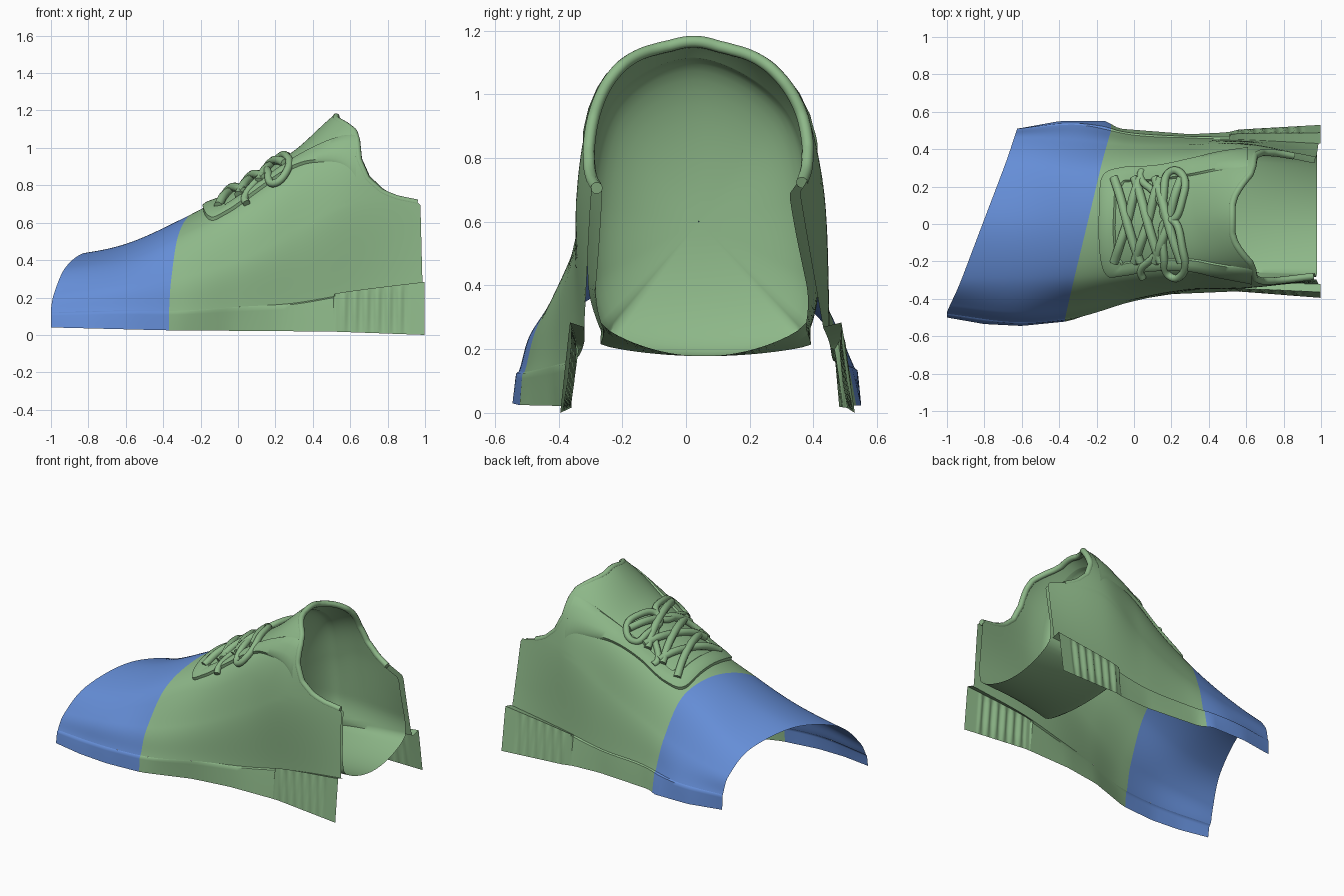
import bpy, bmesh, math
from mathutils import Vector

if "Cube" in bpy.data.objects:
    bpy.data.objects.remove(bpy.data.objects["Cube"])

def material(name, rgb):
    m = bpy.data.materials.new(name)
    m.diffuse_color = (*rgb, 1)
    m.use_nodes = True
    m.node_tree.nodes["Principled BSDF"].inputs["Base Color"].default_value = m.diffuse_color
    return m

GREEN = material("green", (0.27, 0.48, 0.25))
BLUE = material("blue", (0.13, 0.27, 0.68))

# Cross-sections: x, then 7 (y, z) points from left sole line over the crown to the right
SECTIONS = [
    (-1.0, [(-.48, .12), (-.43, .22), (-.29, .35), (0, .41), (.3, .34), (.42, .22), (.46, .12)]),
    (-.62, [(-.525, .13), (-.47, .27), (-.29, .42), (0, .48), (.3, .40), (.46, .25), (.505, .13)]),
    (-.3, [(-.495, .13), (-.445, .31), (-.29, .54), (0, .62), (.28, .54), (.45, .31), (.53, .14)]),
    (0, [(-.41, .15), (-.385, .40), (-.27, .68), (0, .785), (.29, .69), (.42, .41), (.475, .16)]),
    (.3, [(-.345, .17), (-.345, .55), (-.25, .89), (.02, .985), (.32, .87), (.42, .55), (.46, .17)]),
    (.6, [(-.32, .22), (-.34, .72), (-.245, 1.06), (.03, 1.225), (.315, 1.05), (.425, .75), (.45, .22)]),
    (1.0, [(-.32, .27), (-.29, .73), (-.24, 1.06), (.03, 1.225), (.3, 1.05), (.345, .73), (.43, .27)]),
]
XS = [s[0] for s in SECTIONS]
COLLAR = [(0, 1.0), (.3, .985), (.715, .975), (.73, .87), (.765, .77), (.84, .69), (.95, .645),
          (1.06, .635), (1.11, .62), (1.16, .575), (1.2, .54), (1.225, .525)]
BASE_L = [(-1, -.5), (-.8, -.535), (-.6, -.545), (-.35, -.52), (-.05, -.415), (.2, -.375), (.55, -.36), (1, -.395)]
BASE_R = [(-.62, .51), (-.4, .55), (-.15, .55), (-.08, .51), (.3, .48), (.5, .49), (.56, .505), (1, .53)]
BASE_Z = [(-1, .04), (-.4, .025), (.5, .018), (1, 0)]

def lerp_table(table, x):
    if x <= table[0][0]:
        return table[0][1]
    for (a, p), (b, q) in zip(table, table[1:]):
        if x <= b:
            return p + (q - p) * (x - a) / (b - a)
    return table[-1][1]

def hermite(p, q, m, n, t):
    return (p * (2*t**3 - 3*t*t + 1) + q * (3*t*t - 2*t**3)
            + m * (t**3 - 2*t*t + t) + n * (t**3 - t*t))

def spline(xs, ps, x):
    k = max(i for i in range(len(xs) - 1) if i == 0 or xs[i] <= x)
    def slope(i):
        a, b = max(i - 1, 0), min(i + 1, len(xs) - 1)
        return (ps[b] - ps[a]) / (xs[b] - xs[a])
    h = xs[k + 1] - xs[k]
    return hermite(ps[k], ps[k + 1], slope(k) * h, slope(k + 1) * h, (x - xs[k]) / h)

def surf(x, v):
    ps = [spline(XS, [Vector(s[1][j]) for s in SECTIONS], x) for j in range(7)]
    p = spline(list(range(7)), ps, v * 6)
    return Vector((x, p.x, p.y))

def add_grid(name, rows, mat, closed=False):
    bm = bmesh.new()
    vs = [[bm.verts.new(p) for p in r] for r in rows]
    n = len(rows[0])
    for a, b in zip(vs, vs[1:]):
        for j in range(n if closed else n - 1):
            k = (j + 1) % n
            bm.faces.new([a[j], b[j], b[k], a[k]])
    me = bpy.data.meshes.new(name)
    bm.to_mesh(me)
    bm.free()
    me.materials.append(mat)
    ob = bpy.data.objects.new(name, me)
    bpy.context.collection.objects.link(ob)
    bpy.ops.object.select_all(action='DESELECT')
    ob.select_set(True)
    bpy.context.view_layer.objects.active = ob
    bpy.ops.object.shade_smooth_by_angle(angle=math.radians(45))

def add_tube(name, pts, r, kind='BEZIER', cyclic=False):
    cu = bpy.data.curves.new(name, 'CURVE')
    cu.dimensions = '3D'
    cu.bevel_depth, cu.bevel_resolution, cu.use_fill_caps = r, 3, True
    cu.resolution_u = 8
    sp = cu.splines.new(kind)
    sp.use_cyclic_u = cyclic
    if kind == 'BEZIER':
        sp.bezier_points.add(len(pts) - 1)
        for b, p in zip(sp.bezier_points, pts):
            b.co = p
            b.handle_left_type = b.handle_right_type = 'AUTO'
    else:
        sp.points.add(len(pts) - 1)
        for b, p in zip(sp.points, pts):
            b.co = (*p, 1)
    cu.materials.append(GREEN)
    bpy.context.collection.objects.link(bpy.data.objects.new(name, cu))

def on_surface(x, y, lift=0.0):
    lo, hi = 1 / 6, 5 / 6
    for _ in range(24):
        mid = (lo + hi) / 2
        lo, hi = (mid, hi) if surf(x, mid).y < y else (lo, mid)
    p, e = surf(x, lo), .01
    n = (surf(x + e, lo) - p).cross(surf(x, lo + e) - p).normalized()
    return p + n * lift

# Edges of the shell: slanted toe cut, colour seam, heel cut with collar
V = [i / 132 for i in range(133)]
toe = [max(-1, -1 + .38 * (surf(-.8, v).y + .5)) for v in V]
seam = [-.37 + .24 * (surf(-.3, v).y + .5) for v in V]
back = [lerp_table(COLLAR, surf(.8, v).z) for v in V]

def shell(name, a, b, n, mat):
    add_grid(name, [[surf(p + (q - p) * i / n, v) for p, q, v in zip(a, b, V)]
                    for i in range(n + 1)], mat)

shell("toe_cap", toe, seam, 18, BLUE)
shell("upper", seam, back, 40, GREEN)

# Sole bands with a lip, taller and ribbed at the heel
def sole_band(name, side, x0, x1, mat, n):
    base, v = (BASE_L, 0) if side < 0 else (BASE_R, 1)
    rows = []
    for i in range(n + 1):
        x = x0 + (x1 - x0) * i / n
        w = surf(x, v)
        yb, zb = lerp_table(base, x), lerp_table(BASE_Z, x)
        heel = x > .51
        top = w.z + (.02 if heel else 0)
        rib = .007 * math.sin((x - .55) * 2 * math.pi / .06) if .55 < x < .91 else 0
        lip = w.y + (yb - w.y) * (.55 if heel else .25) + side * .003
        prof = [Vector((x, yb, zb)),
                Vector((x, yb + (lip - yb) * .35 + side * rib, zb + (top - zb) * .35)),
                Vector((x, yb + (lip - yb) * .8 + side * rib, zb + (top - zb) * .8)),
                Vector((x, lip, top - .006)), w]
        rows.append(prof if side < 0 else prof[::-1])
    add_grid(name, rows, mat)

for label, side, e in (("left", -1, 0), ("right", 1, -1)):
    sole_band("toe_sole_" + label, side, toe[e], seam[e], BLUE, 16)
    sole_band("side_sole_" + label, side, seam[e], .51, GREEN, 20)
    sole_band("heel_sole_" + label, side, .51, .998, GREEN, 60)

# Lining: inset walls, insole floor and a rounded closed front
FRONT = .48
def lining_ring(s):
    ring = []
    for v, xb in zip(V, back):
        p = surf(xb - .01 + (FRONT - xb) * s, v)
        d = Vector((0, .04 - p.y, .6 - p.z)).normalized()
        tuck = .05 * min(1, max(0, (.40 - p.z) / .16)) ** 2
        ring.append(p + Vector((0, d.y * (.036 + tuck), d.z * .025)))
    a, b = ring[-1].copy(), ring[0].copy()
    for k in range(1, 24):
        q = a.lerp(b, k / 24)
        q.z -= (q.z - .178) * math.sin(math.pi * k / 24) ** .7
        ring.append(q)
    return ring

rings = [lining_ring(i / 16) for i in range(17)]
centre = Vector((FRONT, .04, .6))
for k in range(1, 13):
    a = math.radians(89.8) * k / 12
    rings.append([centre + (p - centre) * math.cos(a) - Vector((.16 * math.sin(a), 0, 0)) for p in rings[16]])
add_grid("lining", rings, GREEN, closed=True)

# Rolled collar rim
rim = []
for v, xb in zip(V, back):
    p = surf(xb, v)
    if p.z > .70:
        rim.append(p + Vector((0, .04 - p.y, .6 - p.z)).normalized() * .018)
add_tube("collar_rim", rim, .019, 'POLY')

# Raised eyestay panel framing the throat
EYESTAY = [(.63, -.325), (.45, -.285), (.3, -.25), (.1, -.25), (-.06, -.275), (-.15, -.27), (-.185, -.14),
           (-.185, .12), (-.165, .26), (-.05, .30), (.12, .31), (.3, .345), (.45, .385), (.61, .415)]
outline = [Vector(p) for p in EYESTAY]
rows = []
for i in range(105):
    x, y = spline(list(range(14)), outline, i / 8)
    x2, y2 = x + .09 * max(0, min(1, (-.05 - x) / .1)), y * .74
    h = 1 if x < .3 else max(.35, 1 - (x - .3) * 2.2)
    rows.append([on_surface(x + (x2 - x) * t, y + (y2 - y) * t, k * h)
                 for t, k in ((1, -.004), (.92, .012), (.6, .018), (.3, .022), (.08, .017), (0, -.004))])
add_grid("eyestay", rows, GREEN)

# Criss-cross laces
for i in range(3):
    x = -.1 + i * .11
    for label, s in (("a", -1), ("b", 1)):
        ys = [s * .22 + .02, s * .12 + .02, .02, -s * .12 + .02, -s * .22 + .02]
        pts = [on_surface(x + .035 * k, y, (.014, .017, .012 + .008 * s, .017, .014)[k])
               for k, y in enumerate(ys)]
        add_tube(f"lace_{i}_{label}", pts, .024)

# Loose lace loops resting on both sides
for label, s in (("left", -1), ("right", 1)):
    loop = [(.2, .02), (.27, s * .14), (.27, s * .25), (.2, s * .27), (.17, s * .18)]
    add_tube("lace_loop_" + label, [on_surface(x, y, .016) for x, y in loop], .021, cyclic=True)
    end = [(.2, .02), (.12, s * .16), (.04, s * .25), (.05, s * .28)]
    add_tube("lace_end_" + label, [on_surface(x, y, .012) for x, y in end], .02)
